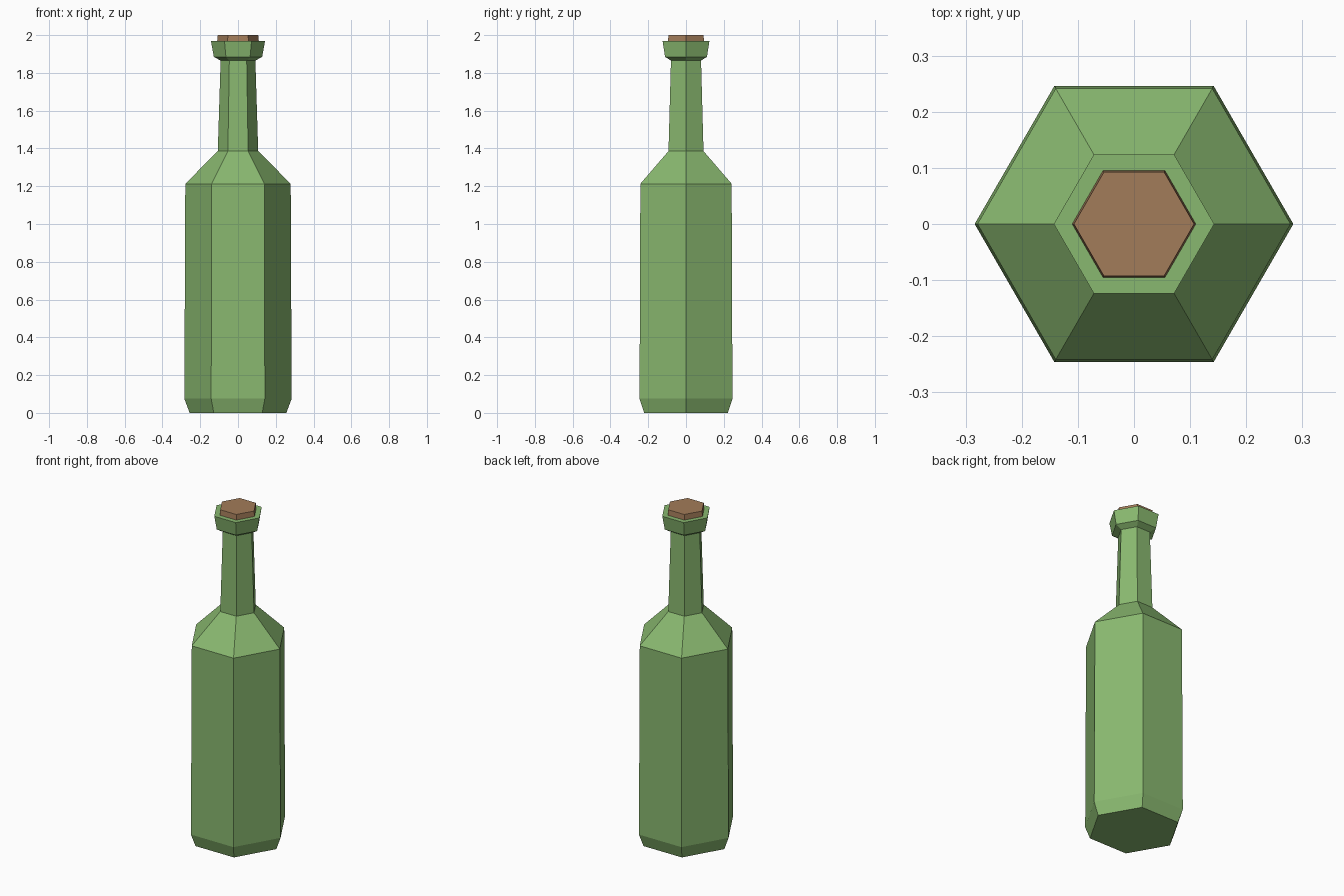
import bpy, bmesh, math

if "Cube" in bpy.data.objects:
    bpy.data.objects.remove(bpy.data.objects["Cube"])

SIDES = 6


def material(name, rgb):
    m = bpy.data.materials.new(name)
    m.diffuse_color = (*rgb, 1)
    m.use_nodes = True
    m.node_tree.nodes["Principled BSDF"].inputs["Base Color"].default_value = m.diffuse_color
    return m


def lathe(name, profile, mat):
    """Stack hexagonal rings given as (radius, height) and cap both ends."""
    bm = bmesh.new()
    rings = [[bm.verts.new((r * math.cos(math.tau * i / SIDES),
                            r * math.sin(math.tau * i / SIDES), z))
              for i in range(SIDES)] for r, z in profile]
    for a, b in zip(rings, rings[1:]):
        for i in range(SIDES):
            j = (i + 1) % SIDES
            bm.faces.new((a[i], a[j], b[j], b[i]))
    bm.faces.new(rings[0][::-1])
    bm.faces.new(rings[-1])
    mesh = bpy.data.meshes.new(name)
    bm.to_mesh(mesh)
    bm.free()
    mesh.materials.append(mat)
    ob = bpy.data.objects.new(name, mesh)
    bpy.context.collection.objects.link(ob)
    return ob


glass = material("green glass", (0.25, 0.48, 0.16))
cork = material("brown cork", (0.36, 0.20, 0.10))

# Bottle: base chamfer, body, shoulder, neck and flared lip
lathe("bottle", [(0.256, 0), (0.284, 0.075), (0.279, 1.213), (0.107, 1.386),
                 (0.092, 1.865), (0.128, 1.885), (0.143, 1.968)], glass)

# Stopper sunk slightly into the lip
lathe("stopper", [(0.112, 1.95), (0.107, 2.0)], cork)
